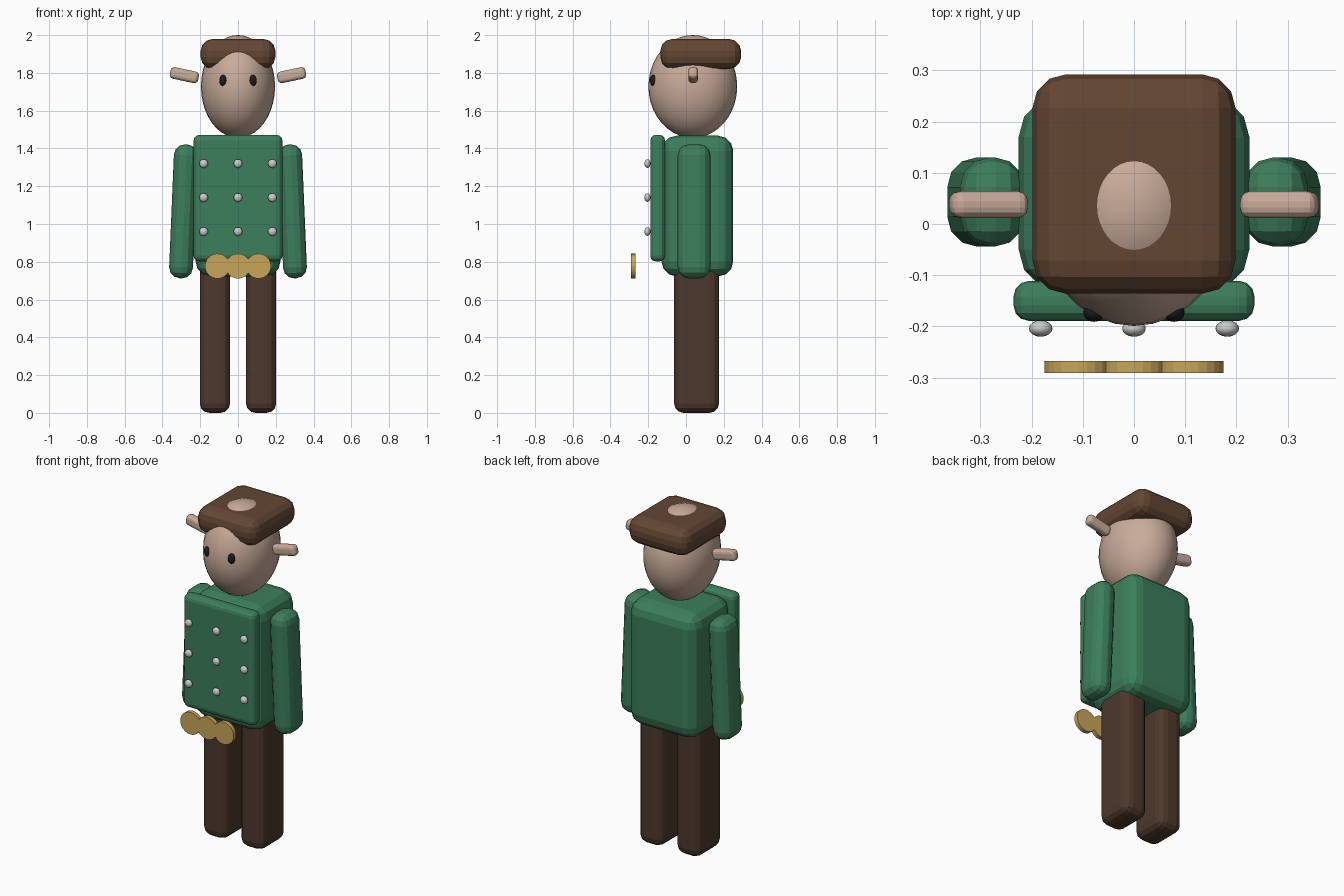
import bpy, bmesh, math
from mathutils import Matrix

if "Cube" in bpy.data.objects:
    bpy.data.objects.remove(bpy.data.objects["Cube"])


def mat(name, rgb):
    m = bpy.data.materials.new(name)
    m.diffuse_color = (*rgb, 1)
    m.use_nodes = True
    m.node_tree.nodes["Principled BSDF"].inputs["Base Color"].default_value = m.diffuse_color
    return m


GREEN = mat("green_cloth", (0.045, 0.21, 0.105))
HAT = mat("brown_hat", (0.125, 0.062, 0.033))
PANTS = mat("dark_brown", (0.075, 0.040, 0.025))
SKIN = mat("skin", (0.58, 0.41, 0.32))
GOLD = mat("gold", (0.58, 0.38, 0.10))
BLACK = mat("black", (0.012, 0.012, 0.012))


def finish(bm, name, material, smooth):
    me = bpy.data.meshes.new(name)
    for f in bm.faces:
        f.smooth = smooth
    bm.to_mesh(me)
    bm.free()
    ob = bpy.data.objects.new(name, me)
    bpy.context.collection.objects.link(ob)
    if material:
        me.materials.append(material)
    return ob


def rounded_box(name, centre, size, bevel, material, tilt=0, segments=3):
    bm = bmesh.new()
    bmesh.ops.create_cube(bm, size=1, matrix=Matrix.Diagonal((*size, 1)))
    bmesh.ops.bevel(bm, geom=bm.edges[:], offset=bevel, segments=segments,
                    profile=0.5, affect='EDGES', clamp_overlap=True)
    ob = finish(bm, name, material, False)
    ob.location = centre
    ob.rotation_euler.y = tilt
    return ob


def ellipsoid(name, centre, radii, material, u=16, v=10):
    bm = bmesh.new()
    bmesh.ops.create_uvsphere(bm, u_segments=u, v_segments=v, radius=1,
                              matrix=Matrix.Diagonal((*radii, 1)))
    ob = finish(bm, name, material, True)
    ob.location = centre
    return ob


def disc(name, centre, radius, depth, material):
    bm = bmesh.new()
    bmesh.ops.create_cone(bm, cap_ends=True, segments=24, radius1=radius,
                          radius2=radius, depth=depth,
                          matrix=Matrix.Rotation(math.pi / 2, 4, 'X'))
    ob = finish(bm, name, material, False)
    ob.location = centre
    return ob


# Body and jacket front
rounded_box("torso", (0, 0.06, 1.095), (0.45, 0.38, 0.745), 0.08, GREEN)
rounded_box("jacket_front", (0, -0.15, 1.137), (0.47, 0.078, 0.67), 0.03, GREEN)

# Head and hat
ellipsoid("head", (0, 0.036, 1.728), (0.196, 0.235, 0.272), SKIN, 32, 20)
rounded_box("hat", (0, 0.078, 1.90), (0.396, 0.428, 0.16), 0.065, HAT)

# Paired limbs, ears and eyes
for side, s in (("left", -1), ("right", 1)):
    rounded_box(side + "_leg", (s * 0.122, 0.056, 0.40), (0.16, 0.238, 0.80), 0.05, PANTS)
    rounded_box(side + "_arm", (s * 0.289, 0.043, 1.067), (0.126, 0.174, 0.71), 0.058,
                GREEN, -s * 0.042)
    rounded_box(side + "_ear", (s * 0.284, 0.038, 1.788), (0.153, 0.052, 0.062), 0.02,
                SKIN, -s * 0.21)
    ellipsoid(side + "_eye", (s * 0.078, -0.172, 1.76), (0.021, 0.019, 0.03), BLACK)

# Jacket buttons
for z in (0.96, 1.14, 1.32):
    for x in (-0.182, 0, 0.182):
        ellipsoid("button", (x, -0.204, z), (0.023, 0.016, 0.023), None)

# Three-disc buckle
for x in (-0.109, 0, 0.109):
    disc("buckle_disc", (x, -0.279, 0.777), 0.066, 0.024, GOLD)
